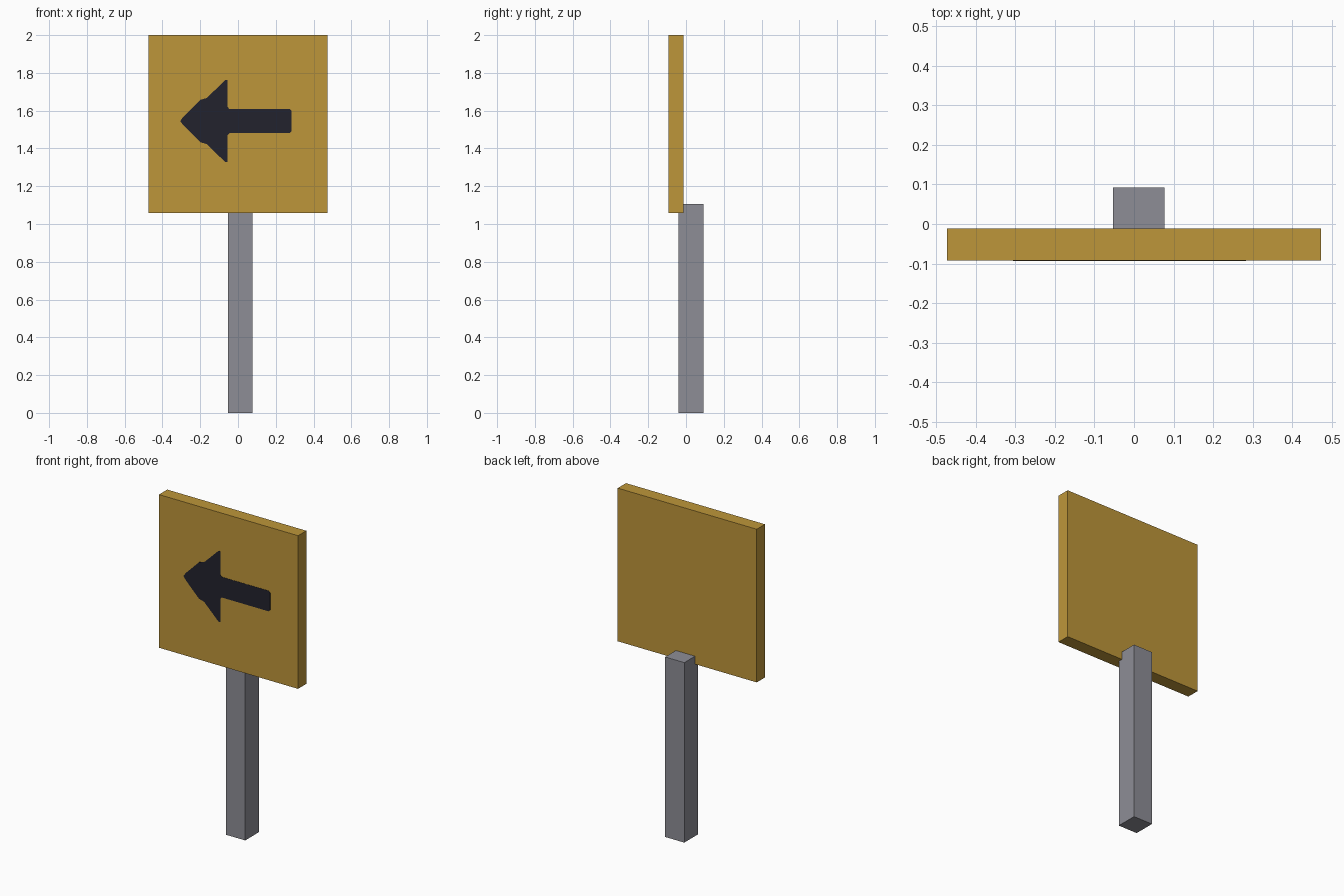
import bpy
import bmesh

if "Cube" in bpy.data.objects:
    bpy.data.objects.remove(bpy.data.objects["Cube"])


def material(name, rgb):
    mat = bpy.data.materials.new(name)
    mat.diffuse_color = (*rgb, 1.0)
    mat.use_nodes = True
    mat.node_tree.nodes["Principled BSDF"].inputs["Base Color"].default_value = mat.diffuse_color
    return mat


def prism(name, outline, y0, y1, mat):
    """Extrude an (x, z) outline from y0 (front) to y1 (back)."""
    bm = bmesh.new()
    face = bm.faces.new([bm.verts.new((x, y0, z)) for x, z in outline])
    ext = bmesh.ops.extrude_face_region(bm, geom=[face])
    verts = [g for g in ext["geom"] if isinstance(g, bmesh.types.BMVert)]
    bmesh.ops.translate(bm, verts=verts, vec=(0, y1 - y0, 0))
    bmesh.ops.recalc_face_normals(bm, faces=bm.faces)
    mesh = bpy.data.meshes.new(name)
    bm.to_mesh(mesh)
    bm.free()
    mesh.materials.append(mat)
    obj = bpy.data.objects.new(name, mesh)
    bpy.context.collection.objects.link(obj)
    return obj


def rect(x0, x1, z0, z1):
    return [(x0, z0), (x1, z0), (x1, z1), (x0, z1)]


yellow = material("sign yellow", (0.515, 0.305, 0.042))
grey = material("post grey", (0.27, 0.27, 0.305))
navy = material("arrow navy", (0.016, 0.016, 0.027))

# Square board, and the post overlapping its lower back edge
prism("sign_board", rect(-0.473, 0.473, 1.058, 2.0), -0.092, -0.012, yellow)
prism("post", rect(-0.053, 0.077, 0.0, 1.107), -0.04, 0.092, grey)

# Painted arrow: half outline mirrored about its centre line
mid = 1.545
half = [(-0.29, 0.022), (-0.2, 0.112), (-0.165, 0.122), (-0.068, 0.217),
        (-0.055, 0.217), (-0.055, 0.075), (-0.045, 0.063), (0.275, 0.063),
        (0.284, 0.053)]
arrow = [(-0.306, mid)] + [(x, mid + h) for x, h in half]
arrow += [(x, mid - h) for x, h in reversed(half)]
prism("painted_arrow", arrow, -0.0935, -0.0915, navy)
